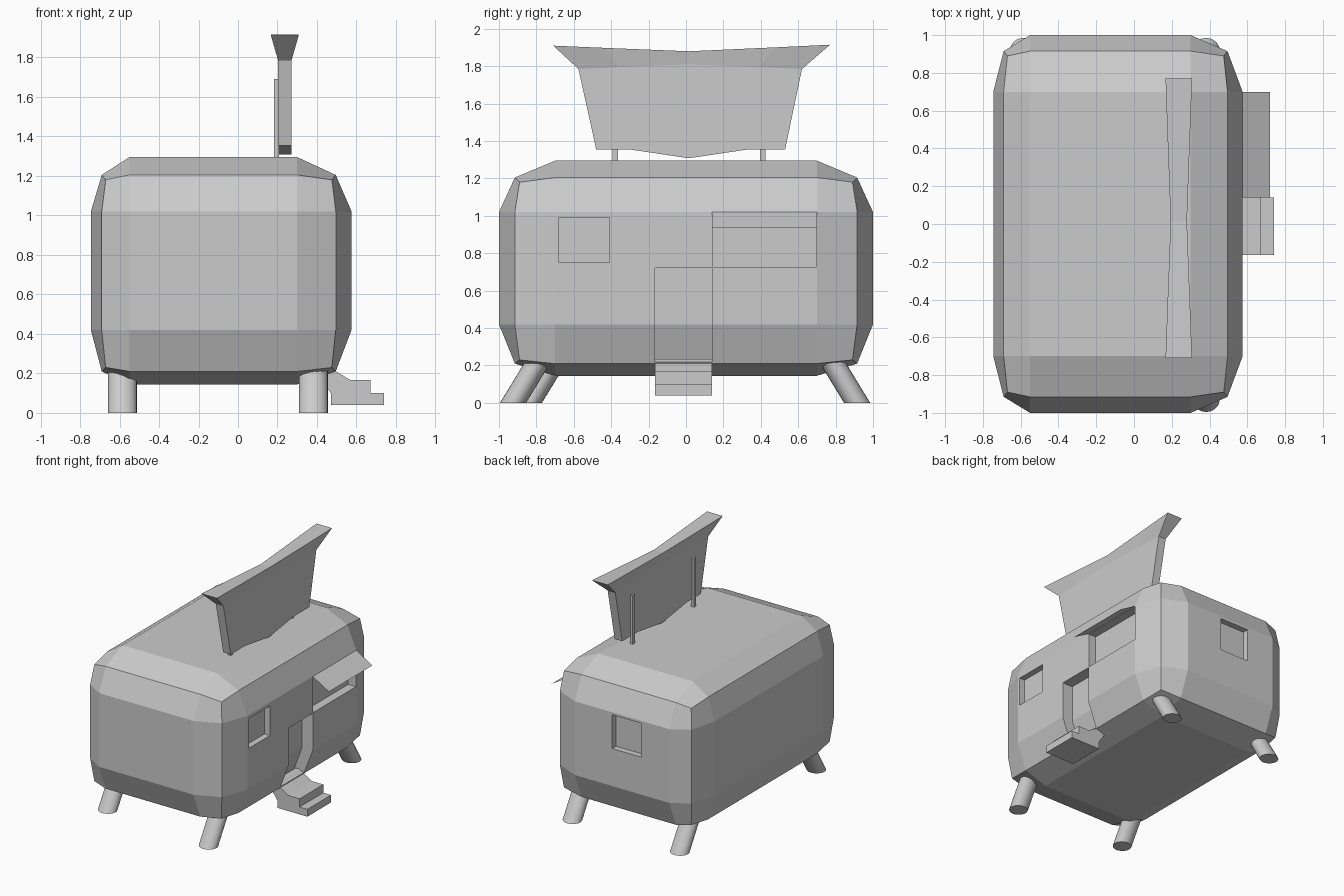
import bpy, bmesh

if "Cube" in bpy.data.objects:
    bpy.data.objects.remove(bpy.data.objects["Cube"])


def finish(name, bm):
    bmesh.ops.recalc_face_normals(bm, faces=bm.faces[:])
    mesh = bpy.data.meshes.new(name)
    bm.to_mesh(mesh)
    bm.free()
    obj = bpy.data.objects.new(name, mesh)
    bpy.context.collection.objects.link(obj)
    return obj


def box(name, lo, hi):
    bm = bmesh.new()
    bmesh.ops.create_cube(bm, size=1)
    for v in bm.verts:
        v.co = [l + (c + 0.5) * (h - l) for c, l, h in zip(v.co, lo, hi)]
    return finish(name, bm)


def extrude_y(name, profile, y0, y1):
    # closed x-z profile extruded along y
    bm = bmesh.new()
    face = bm.faces.new([bm.verts.new((x, y0, z)) for x, z in profile])
    new = bmesh.ops.extrude_face_region(bm, geom=[face])["geom"]
    for v in new:
        if isinstance(v, bmesh.types.BMVert):
            v.co.y = y1
    return finish(name, bm)


# trailer body: cube cut 3x3 per side, with edges and corners pulled inwards
# for each axis: inner line, face, edge, corner as (low, high)
LEVELS = [
    [(-0.55, 0.30), (-0.745, 0.575), (-0.69, 0.495), (-0.67, 0.475)],
    [(-0.70, 0.70), (-1.0, 1.0), (-0.915, 0.915), (-0.89, 0.89)],
    [(0.42, 1.02), (0.145, 1.295), (0.21, 1.205), (0.23, 1.18)],
]
bm = bmesh.new()
bmesh.ops.create_cube(bm, size=2)
bmesh.ops.subdivide_edges(bm, edges=bm.edges[:], cuts=2, use_grid_fill=True)
for v in bm.verts:
    outer = [abs(c) > 0.9 for c in v.co]
    n = sum(outer)
    v.co = [LEVELS[i][n if outer[i] else 0][v.co[i] > 0] for i in range(3)]
body = finish("trailer_body", bm)

# recessed windows, serving hatch and doorway
cutters = [
    box("side_window_cutter", (0.525, -0.68, 0.75), (0.8, -0.41, 0.99)),
    box("back_window_cutter", (-0.30, 0.95, 0.725), (-0.035, 1.2, 1.0)),
    box("hatch_cutter", (0.505, 0.145, 0.725), (0.8, 0.695, 1.015)),
    extrude_y("door_cutter", [(0.8, 0.22), (0.8, 0.72), (0.48, 0.72),
                              (0.48, 0.42), (0.405, 0.22)], -0.165, 0.14),
]
bpy.context.view_layer.objects.active = body
for c in cutters:
    mod = body.modifiers.new(c.name, 'BOOLEAN')
    mod.operation = 'DIFFERENCE'
    mod.solver = 'EXACT'
    mod.object = c
    bpy.ops.object.modifier_apply(modifier=mod.name)
    bpy.data.objects.remove(c)

# awning sheet over the hatch
bm = bmesh.new()
bm.faces.new([bm.verts.new(p) for p in [
    (0.575, 0.14, 1.02), (0.72, 0.14, 0.935), (0.72, 0.70, 0.935), (0.575, 0.70, 1.02)]])
finish("awning", bm)

# entrance steps
extrude_y("entrance_steps", [
    (0.47, 0.04), (0.74, 0.04), (0.74, 0.10), (0.67, 0.10), (0.67, 0.167),
    (0.568, 0.167), (0.455, 0.235), (0.42, 0.235), (0.42, 0.17), (0.47, 0.10)], -0.165, 0.14)


# splayed round legs, sheared so the feet stay flat
def leg(name, x, y, lean):
    top = 0.29
    bm = bmesh.new()
    bmesh.ops.create_cone(bm, cap_ends=True, segments=24, radius1=0.073,
                          radius2=0.073, depth=top)
    for v in bm.verts:
        z = v.co.z + top / 2
        v.co = (v.co.x + x, v.co.y * 0.96 + y - lean * z, z)
    obj = finish(name, bm)
    bpy.ops.object.select_all(action='DESELECT')
    obj.select_set(True)
    bpy.context.view_layer.objects.active = obj
    bpy.ops.object.shade_smooth_by_angle()


leg("front_right_leg", 0.382, -0.925, -0.61)
leg("front_left_leg", -0.585, -0.84, -0.61)
leg("back_right_leg", 0.382, 0.915, 0.61)
leg("back_left_leg", -0.585, 0.915, 0.61)

# roof sign: rows of (y, z, half thickness), flaring at the top
ROWS = [
    [(-0.48, 1.355, .034), (-0.30, 1.355, .034), (0.015, 1.308, .034),
     (0.33, 1.355, .034), (0.53, 1.355, .034)],
    [(-0.575, 1.785, .034), (-0.36, 1.795, .034), (0.015, 1.81, .034),
     (0.39, 1.795, .034), (0.62, 1.785, .034)],
    [(-0.71, 1.91, .07), (-0.43, 1.898, .06), (0.015, 1.88, .043),
     (0.48, 1.901, .06), (0.77, 1.915, .07)],
]
bm = bmesh.new()
near, far = [[[bm.verts.new((0.237 + s * t, y, z)) for y, z, t in row]
              for row in ROWS] for s in (1, -1)]
for g in (near, far):
    for a, b in zip(g, g[1:]):
        for i in range(4):
            bm.faces.new((a[i], a[i + 1], b[i + 1], b[i]))
for r in (0, 2):
    for i in range(4):
        bm.faces.new((near[r][i], near[r][i + 1], far[r][i + 1], far[r][i]))
for c in (0, 4):
    for r in range(2):
        bm.faces.new((near[r][c], near[r + 1][c], far[r + 1][c], far[r][c]))
finish("roof_sign", bm)

# posts behind the sign
for side, y in (("front", -0.378), ("back", 0.41)):
    box(side + "_sign_post", (0.183, y - 0.014, 1.28), (0.208, y + 0.014, 1.69))
